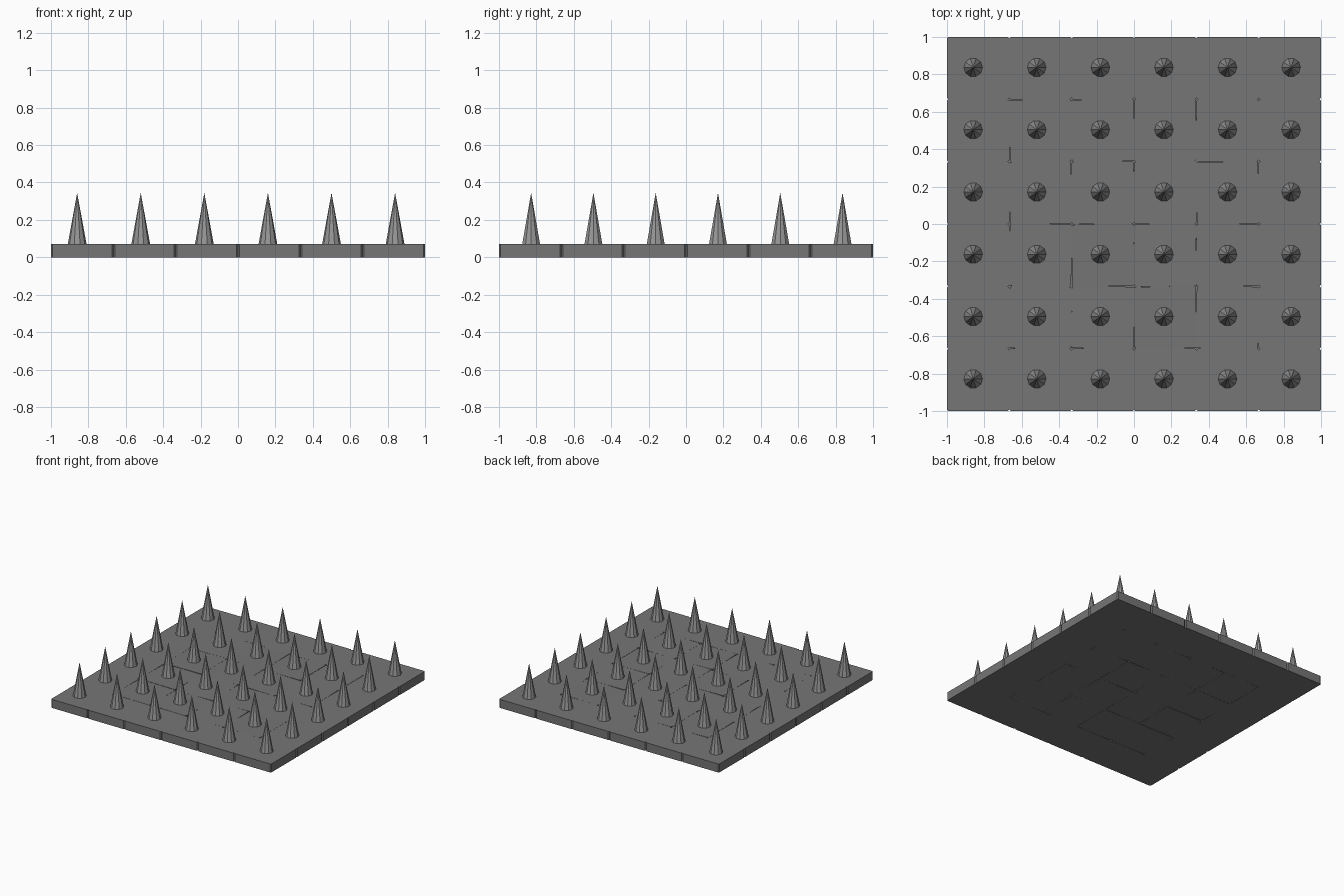
import bpy, bmesh, random
from math import pi
from mathutils import Matrix, Vector

random.seed(4)
cube = bpy.data.objects.get("Cube")
if cube:
    bpy.data.objects.remove(cube, do_unlink=True)

COUNT = 6
PITCH = 2 / COUNT
SLAB_TOP = 0.07


def make_material(name, grey):
    mat = bpy.data.materials.new(name)
    mat.use_nodes = True
    colour = (grey, grey, grey, 1)
    mat.diffuse_color = colour
    bsdf = mat.node_tree.nodes["Principled BSDF"]
    bsdf.inputs["Base Color"].default_value = colour
    bsdf.inputs["Roughness"].default_value = 0.8
    return mat


stone = make_material("dark stone", 0.18)
metal = make_material("grey metal", 0.31)


def add_object(name, bm, mat):
    mesh = bpy.data.meshes.new(name)
    bm.to_mesh(mesh)
    bm.free()
    mesh.materials.append(mat)
    obj = bpy.data.objects.new(name, mesh)
    bpy.context.collection.objects.link(obj)
    return obj


def box(name, centre, size, mat, rotation=None, bevel=0):
    bm = bmesh.new()
    bmesh.ops.create_cube(bm, size=1)
    bmesh.ops.scale(bm, vec=size, verts=bm.verts)
    if bevel:
        # Chamfer the four upright corners
        upright = [e for e in bm.edges
                   if abs(e.verts[0].co.z - e.verts[1].co.z) > size[2] / 2]
        bmesh.ops.bevel(bm, geom=upright, offset=bevel, segments=1, affect='EDGES')
    if rotation:
        bmesh.ops.transform(bm, matrix=rotation, verts=bm.verts)
    bmesh.ops.translate(bm, vec=centre, verts=bm.verts)
    return add_object(name, bm, mat)


# Bedding that closes the cracks between tiles
box("tile_bedding", (0, 0, 0.035), (1.97, 1.97, 0.05), stone)

# Square tiles: the outer ring is straight, the inner ones have settled unevenly
for row in range(COUNT):
    for col in range(COUNT):
        centre = Vector(((col + 0.5) * PITCH - 1, (row + 0.5) * PITCH - 1, SLAB_TOP / 2))
        turn = None
        if 0 < row < COUNT - 1 and 0 < col < COUNT - 1:
            turn = (Matrix.Rotation(random.uniform(-0.03, 0.03), 4, 'Z')
                    @ Matrix.Rotation(random.uniform(-0.008, 0.008), 4, 'X')
                    @ Matrix.Rotation(random.uniform(-0.008, 0.008), 4, 'Y'))
        box(f"floor_tile_{row}_{col}", centre, (PITCH, PITCH, SLAB_TOP), stone, turn, 0.008)

# Faceted spikes, one on each tile
for row in range(COUNT):
    for col in range(COUNT):
        bm = bmesh.new()
        base, tip = 0.06, 0.345
        place = Matrix.Translation((-0.86 + col * 0.34, -0.828 + row * 0.333, (base + tip) / 2))
        bmesh.ops.create_cone(bm, cap_ends=True, segments=10, radius1=0.052, radius2=0,
                              depth=tip - base, matrix=place @ Matrix.Rotation(pi / 10, 4, 'Z'))
        add_object(f"spike_{row}_{col}", bm, metal)
